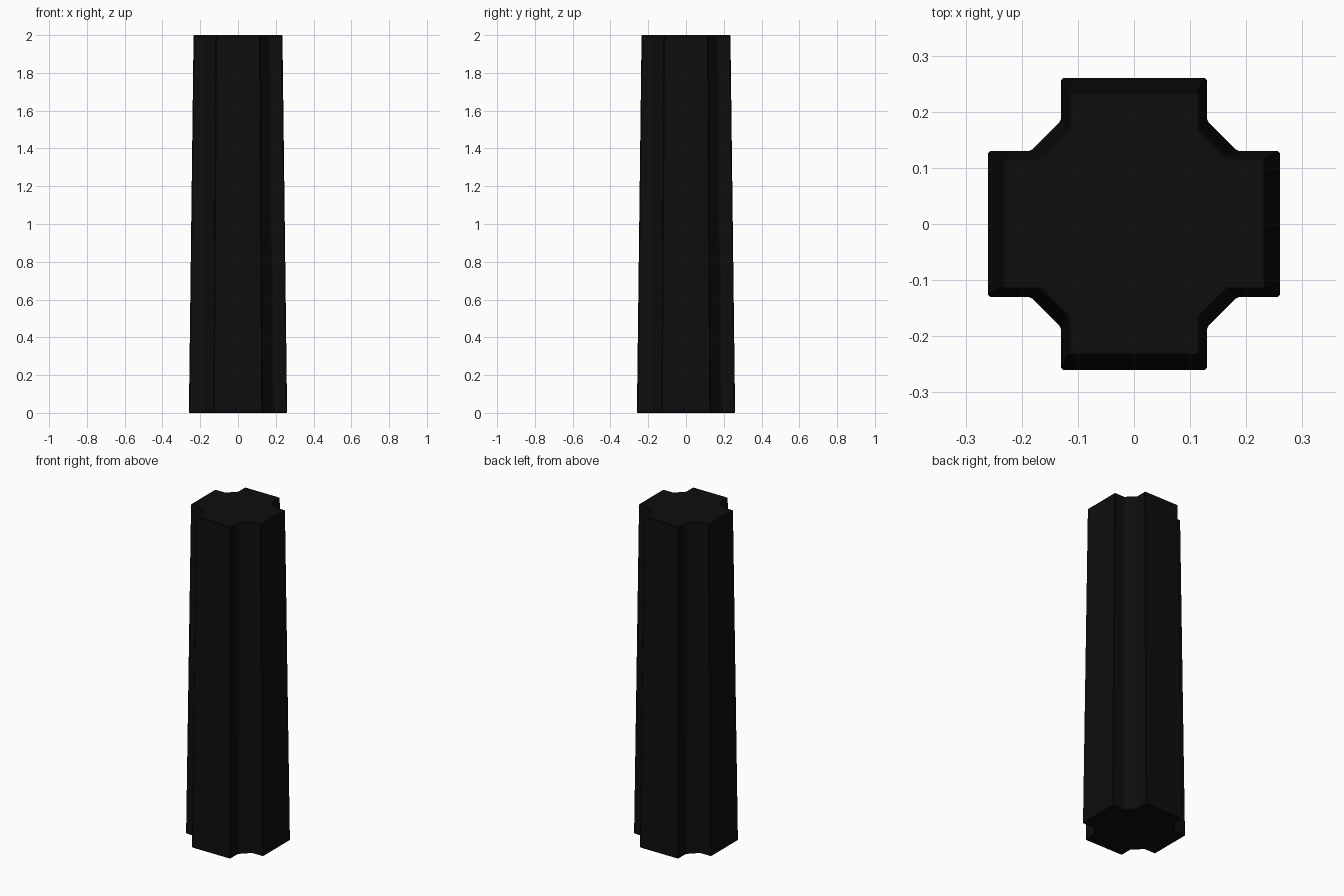
import bpy, bmesh
from mathutils import Matrix

if "Cube" in bpy.data.objects:
    bpy.data.objects.remove(bpy.data.objects["Cube"])

HEIGHT = 2.0
TOP_SCALE = 0.905

# One quarter of the cross section: arm end, then chamfered inner corner
quarter = [(0.26, -0.13), (0.26, 0.13), (0.184, 0.13), (0.13, 0.184)]
profile = []
for i in range(4):
    for x, y in quarter:
        for _ in range(i):
            x, y = -y, x
        profile.append((x, y))

# Tapered shaft lofted from the large foot to the smaller top
bm = bmesh.new()
foot = [bm.verts.new((x, y, 0)) for x, y in profile]
top = [bm.verts.new((x * TOP_SCALE, y * TOP_SCALE, HEIGHT)) for x, y in profile]
n = len(profile)
for i in range(n):
    j = (i + 1) % n
    bm.faces.new((foot[i], foot[j], top[j], top[i]))
bm.faces.new(list(reversed(foot)))
bm.faces.new(top)
bmesh.ops.recalc_face_normals(bm, faces=bm.faces)

mesh = bpy.data.meshes.new("column_shaft")
bm.to_mesh(mesh)
bm.free()
shaft = bpy.data.objects.new("column_shaft", mesh)
bpy.context.collection.objects.link(shaft)

# Slightly worn edges
bevel = shaft.modifiers.new("worn_edges", 'BEVEL')
bevel.width = 0.004
bevel.segments = 1
bevel.limit_method = 'ANGLE'

# Near-black finish
mat = bpy.data.materials.new("black_finish")
mat.diffuse_color = (0.004, 0.004, 0.004, 1)
mat.use_nodes = True
mat.node_tree.nodes["Principled BSDF"].inputs["Base Color"].default_value = mat.diffuse_color
mesh.materials.append(mat)
